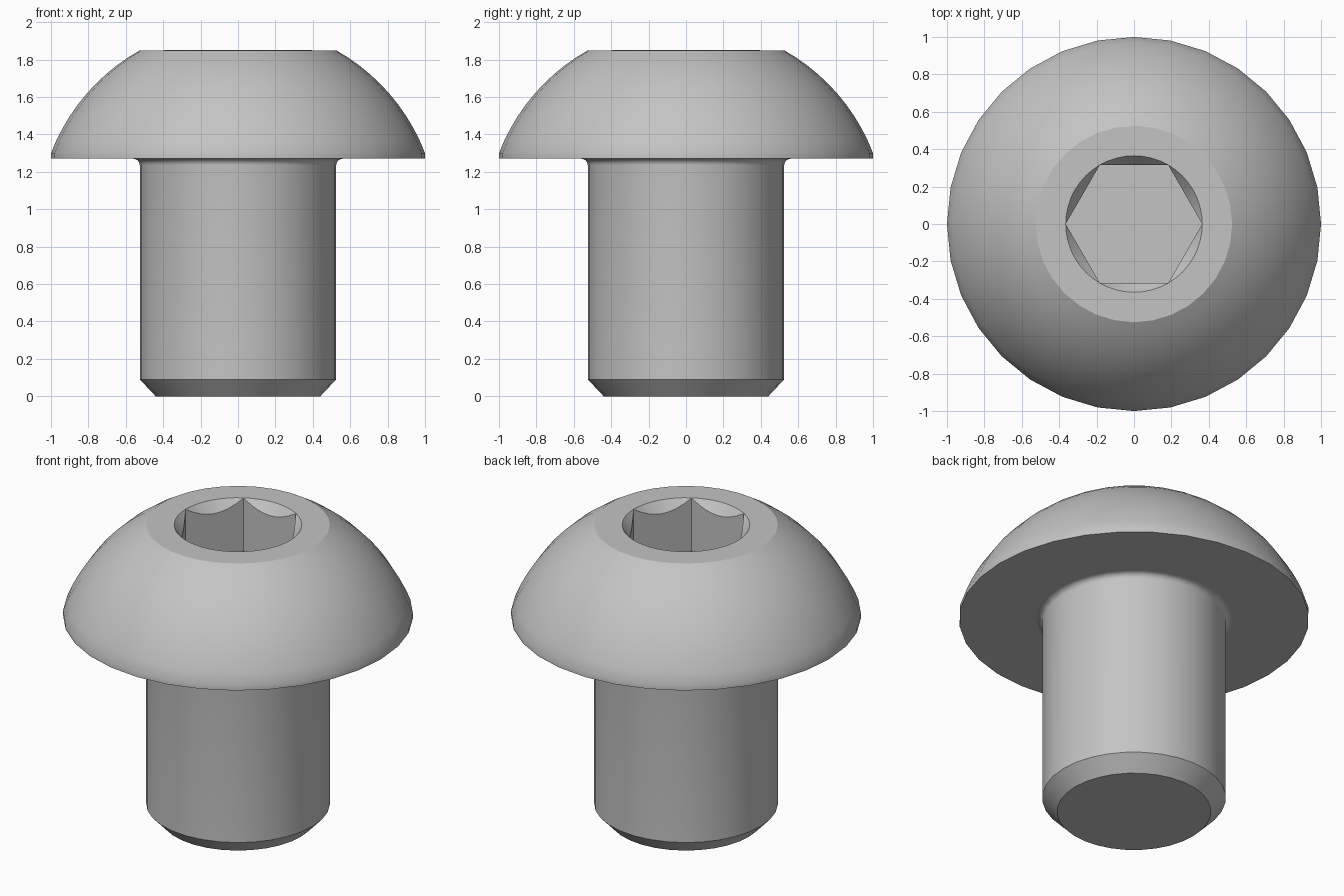
import bpy, bmesh
from math import cos, sin, pi, radians, sqrt, atan2

cube = bpy.data.objects.get("Cube")
if cube:
    bpy.data.objects.remove(cube, do_unlink=True)

SIDES = 32
SEAT, TOP = 1.27, 1.85
SHAFT_R, FLAT_R = 0.525, 0.525
HEX_R, SOCKET_FLOOR, CONE_SLOPE = 0.365, 1.515, 1.25

steel = bpy.data.materials.new("steel_grey")
steel.use_nodes = True
grey = (0.55, 0.55, 0.55, 1)
steel.diffuse_color = grey
steel.node_tree.nodes["Principled BSDF"].inputs["Base Color"].default_value = grey


def ring(bm, r, z, n=SIDES):
    return [bm.verts.new((r * cos(2 * pi * i / n), r * sin(2 * pi * i / n), z))
            for i in range(n)]


def join(bm, a, b):
    n = len(a)
    for i in range(n):
        j = (i + 1) % n
        bm.faces.new((a[i], a[j], b[j], b[i]))


def loft(bm, profile):
    rings = [ring(bm, r, z) for r, z in profile]
    for a, b in zip(rings, rings[1:]):
        join(bm, a, b)
    return rings


def finish(bm, name):
    mesh = bpy.data.meshes.new(name)
    bm.to_mesh(mesh)
    bm.free()
    mesh.materials.append(steel)
    obj = bpy.data.objects.new(name, mesh)
    bpy.context.collection.objects.link(obj)
    bpy.ops.object.select_all(action='DESELECT')
    obj.select_set(True)
    bpy.context.view_layer.objects.active = obj
    bpy.ops.object.shade_smooth_by_angle(angle=radians(25))


# Shaft: chamfered tip, straight body, fillet under the head
fillet = 0.035
profile = [(0.44, 0), (SHAFT_R, 0.09)]
for k in range(7):
    t = k / 6 * pi / 2
    profile.append((SHAFT_R + fillet * (1 - cos(t)), SEAT - fillet * (1 - sin(t))))
bm = bmesh.new()
rings = loft(bm, profile)
bm.faces.new(rings[0][::-1])
finish(bm, "shaft")

# Head: flat seat, short rim, spherical dome centred on the axis
rim_z, centre_z = 1.30, 0.916
dome_r = sqrt(1 + (rim_z - centre_z) ** 2)
low = atan2(rim_z - centre_z, 1)
high = atan2(TOP - centre_z, FLAT_R)
profile = [(SHAFT_R + fillet, SEAT), (1, SEAT)]
for k in range(11):
    t = low + (high - low) * k / 10
    profile.append((dome_r * cos(t), centre_z + dome_r * sin(t)))
bm = bmesh.new()
outer = loft(bm, profile)[-1]

# Hexagonal socket with a conical lead-in that leaves scalloped walls
N = 48
mouth = ring(bm, HEX_R, TOP, N)
scallop, floor = [], []
for i in range(N):
    a = 2 * pi * i / N
    r = HEX_R * cos(pi / 6) / cos(a % (pi / 3) - pi / 6)
    z = TOP - 0.002 - (HEX_R - r) * CONE_SLOPE
    scallop.append(bm.verts.new((r * cos(a), r * sin(a), z)))
    floor.append(bm.verts.new((r * cos(a), r * sin(a), SOCKET_FLOOR)))
join(bm, mouth, scallop)
join(bm, scallop, floor)
bm.faces.new(floor)

# Flat top between the dome and the socket mouth
edges = [bm.edges.get((loop[i - 1], loop[i]))
         for loop in (outer, mouth) for i in range(len(loop))]
made = bmesh.ops.triangle_fill(bm, edges=edges, use_beauty=True)["geom"]
for f in made:
    if isinstance(f, bmesh.types.BMFace):
        f.normal_update()
        if f.normal.z < 0:
            f.normal_flip()
finish(bm, "head")
